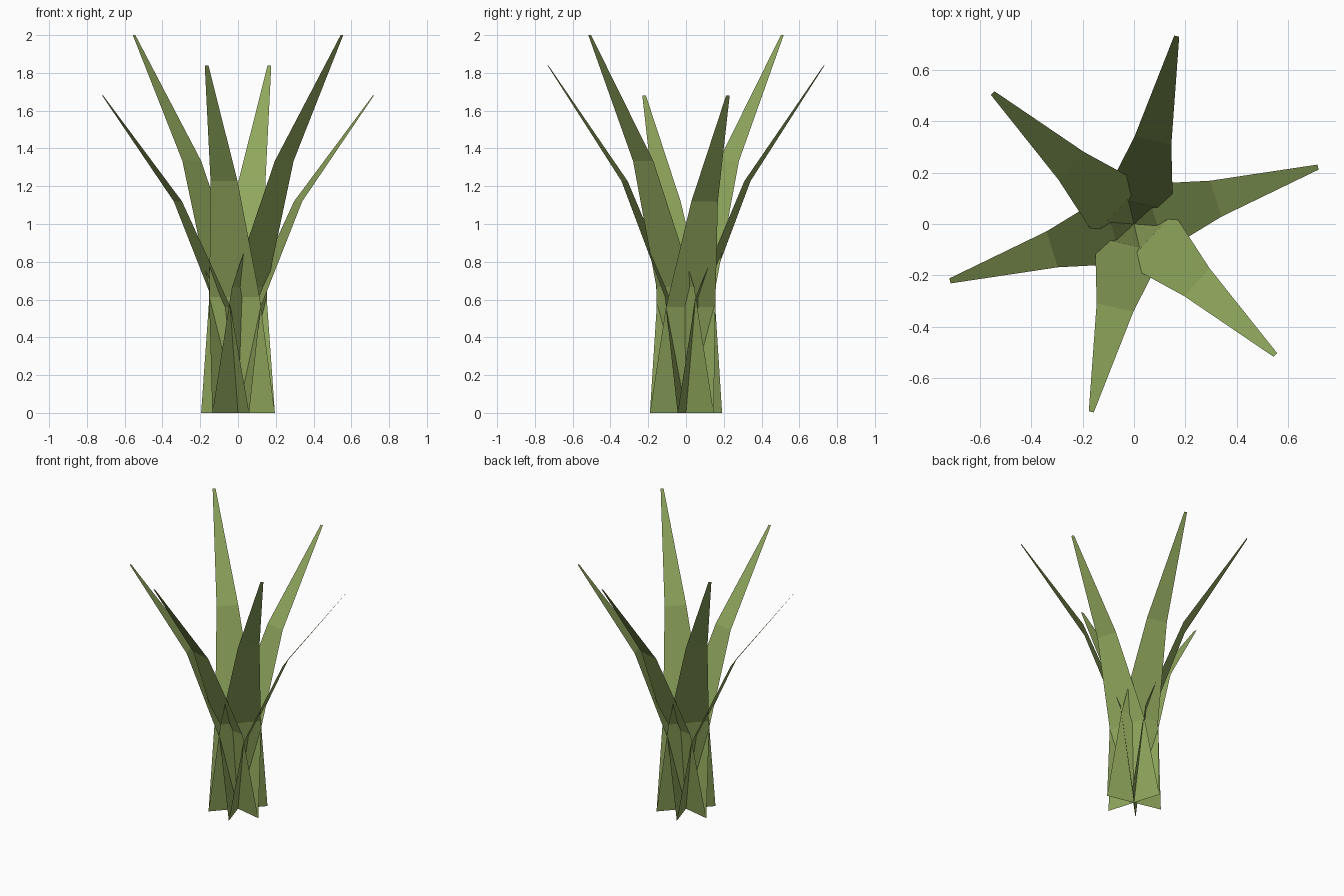
import bpy, math
from mathutils import Vector

if "Cube" in bpy.data.objects:
    bpy.data.objects.remove(bpy.data.objects["Cube"])

# Leaf material
green = bpy.data.materials.new("leaf_green")
green.diffuse_color = (0.28, 0.39, 0.11, 1)
green.use_nodes = True
green.node_tree.nodes["Principled BSDF"].inputs["Base Color"].default_value = green.diffuse_color

BLADES = 6
SEGMENTS = 3
REACH = 0.75        # how far the tip leans out
HALF_WIDTH = 0.2    # at the base


def add_blade(index):
    """One tapering ribbon that curves outwards as it rises."""
    angle = 0.3 + index * math.tau / BLADES
    height = 1.68 + 0.16 * (index % 3)
    out = Vector((math.cos(angle), math.sin(angle), 0))
    side = Vector((-out.y, out.x, 0))
    verts = []
    for row in range(SEGMENTS + 1):
        t = row / SEGMENTS
        centre = out * REACH * t * t + Vector((0, 0, height * t))
        half = HALF_WIDTH * (1 - 0.95 * t)
        verts += [centre - side * half, centre + side * half]
    faces = [(2 * r, 2 * r + 2, 2 * r + 3, 2 * r + 1) for r in range(SEGMENTS)]
    mesh = bpy.data.meshes.new(f"leaf_blade_{index + 1}")
    mesh.from_pydata(verts, [], faces)
    mesh.materials.append(green)
    obj = bpy.data.objects.new(mesh.name, mesh)
    bpy.context.collection.objects.link(obj)


# Ring of blades, in three heights repeated twice
for i in range(BLADES):
    add_blade(i)
